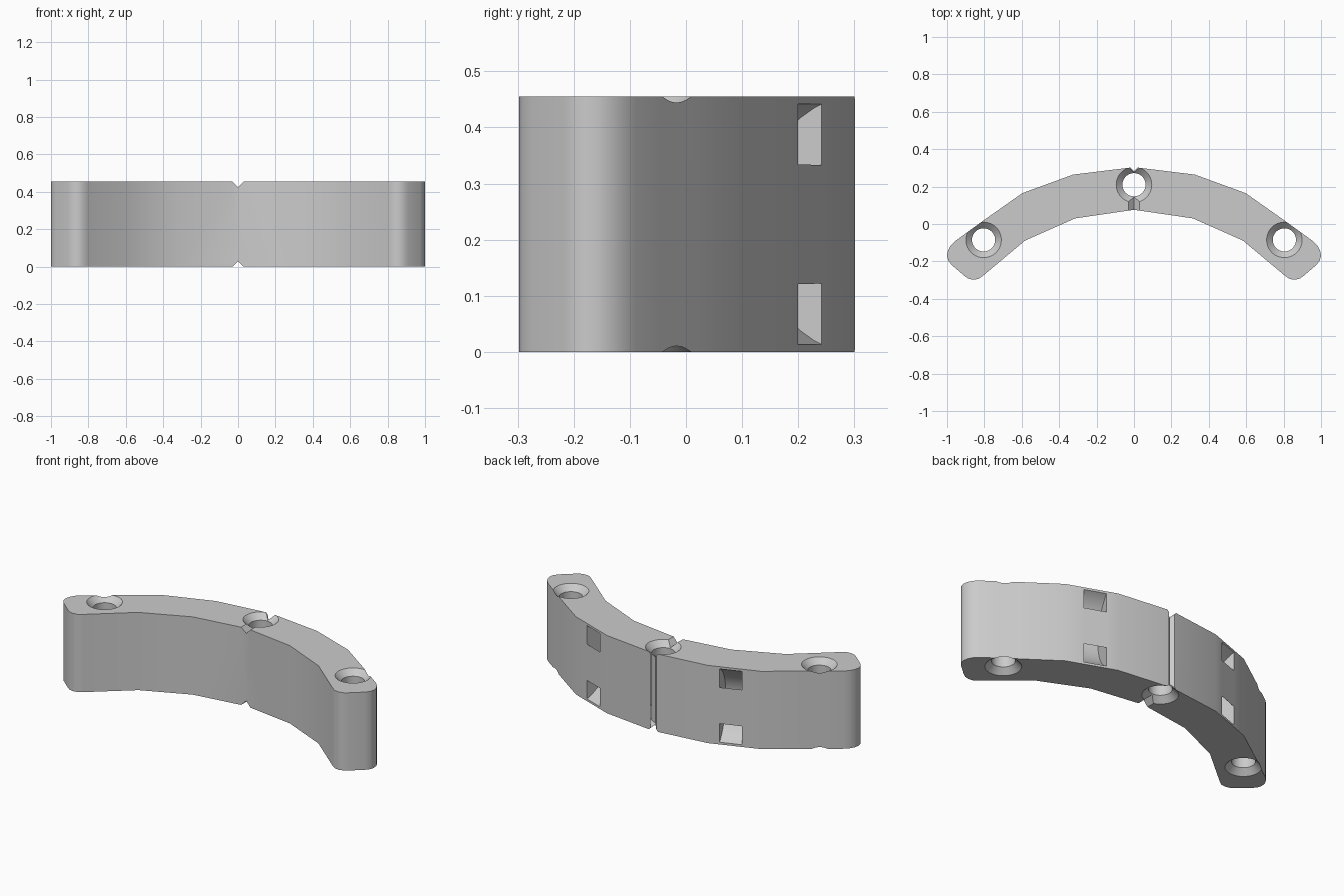
import bpy, bmesh
from math import pi, sin, cos, asin
from mathutils import Matrix, Vector

HEIGHT = 0.455
MID = HEIGHT / 2

if "Cube" in bpy.data.objects:
    bpy.data.objects.remove(bpy.data.objects["Cube"])

grey = bpy.data.materials.new("light grey")
grey.use_nodes = True
grey.diffuse_color = (0.6, 0.6, 0.6, 1)
grey.node_tree.nodes["Principled BSDF"].inputs["Base Color"].default_value = (0.6, 0.6, 0.6, 1)


def make_object(name, bm):
    bmesh.ops.recalc_face_normals(bm, faces=bm.faces)
    mesh = bpy.data.meshes.new(name)
    bm.to_mesh(mesh)
    bm.free()
    mesh.materials.append(grey)
    obj = bpy.data.objects.new(name, mesh)
    bpy.context.collection.objects.link(obj)
    return obj


def prism(name, points, origin, u, v, along):
    """Extrude a 2D profile, laid out on axes u and v, by the vector along."""
    bm = bmesh.new()
    u, v = Vector(u), Vector(v)
    face = bm.faces.new([bm.verts.new(Vector(origin) + u * a + v * b) for a, b in points])
    grown = bmesh.ops.extrude_face_region(bm, geom=[face])["geom"]
    bmesh.ops.translate(bm, vec=Vector(along),
                        verts=[g for g in grown if isinstance(g, bmesh.types.BMVert)])
    return make_object(name, bm)


def countersunk_hole(x, y):
    """Revolved cutter: straight bore with a cone at each end."""
    profile = [(0.128, -0.033), (0.062, 0.033), (0.062, HEIGHT - 0.033), (0.128, HEIGHT + 0.033)]
    bm = bmesh.new()
    n = 40
    rings = [[bm.verts.new((x + r * cos(2 * pi * i / n), y + r * sin(2 * pi * i / n), z))
              for i in range(n)] for r, z in profile]
    for low, high in zip(rings, rings[1:]):
        for i in range(n):
            j = (i + 1) % n
            bm.faces.new((low[i], low[j], high[j], high[i]))
    bm.faces.new(rings[0])
    bm.faces.new(rings[-1])
    return make_object("hole_cutter", bm)


def tie_channel(side):
    """Curved tunnel entering the back face twice, for a strap."""
    normal = Vector((side * 0.35, 0.937, 0))
    tangent = Vector((side * 0.937, -0.35, 0))
    centre = Vector((side * 0.443, 0.2175, MID)) + normal * 0.108 - tangent * 0.061
    arc = [-pi / 2 + pi * i / 24 for i in range(25)]
    ring = [(0.239 * cos(a), 0.239 * sin(a)) for a in arc]
    ring += [(0.149 * cos(a), 0.149 * sin(a)) for a in reversed(arc)]
    return prism("channel_cutter", ring, centre, -normal, (0, 0, 1), tangent * 0.122)


# Curved bar with rounded ends
half = [(0.0, 0.304), (0.326, 0.264), (0.597, 0.165), (0.80, 0.022), (0.955, -0.09),
        (0.98, -0.114), (0.995, -0.142), (1.0, -0.17), (0.993, -0.196), (0.975, -0.219),
        (0.91, -0.275), (0.888, -0.291), (0.86, -0.298), (0.832, -0.294), (0.805, -0.275),
        (0.583, -0.089), (0.315, 0.03), (0.0, 0.076)]
outline = half + [(-x, y) for x, y in half[-2:0:-1]]
body = prism("curved_bar", outline, (0, 0, 0), (1, 0, 0), (0, 1, 0), (0, 0, HEIGHT))

# Holes, strap channels and V grooves across the middle
cutters = [countersunk_hole(x, y) for x, y in ((-0.804, -0.085), (0, 0.21), (0.804, -0.085))]
cutters += [tie_channel(s) for s in (-1, 1)]
diamond = [(0.03, 0), (0, 0.03), (-0.03, 0), (0, -0.03)]
for z in (0, HEIGHT):
    cutters.append(prism("groove_cutter", diamond, (0, -0.1, z), (1, 0, 0), (0, 0, 1), (0, 0.6, 0)))
notch = [(0.022, 0), (0, 0.022), (-0.022, 0), (0, -0.022)]
cutters.append(prism("back_groove_cutter", notch, (0, 0.304, -0.1), (1, 0, 0), (0, 1, 0), (0, 0, 0.7)))

bpy.ops.object.select_all(action="DESELECT")
bpy.context.view_layer.objects.active = body
body.select_set(True)
for cutter in cutters:
    mod = body.modifiers.new("cut", "BOOLEAN")
    mod.operation = "DIFFERENCE"
    mod.solver = "EXACT"
    mod.object = cutter
    bpy.ops.object.modifier_apply(modifier=mod.name)
    bpy.data.objects.remove(cutter)

bpy.ops.object.shade_smooth_by_angle(angle=pi / 6)
